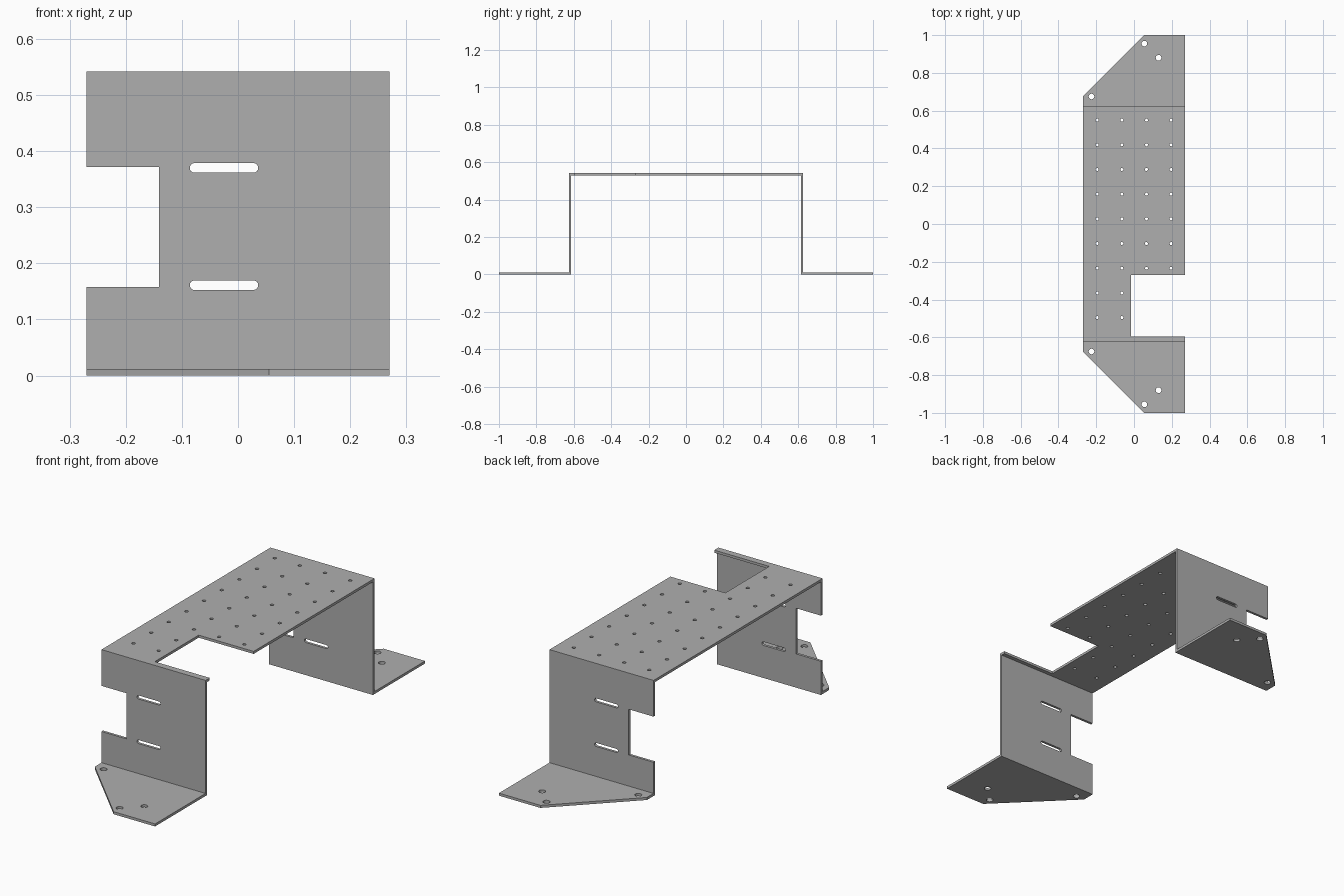
import bpy, bmesh
from math import sin, cos, pi

if "Cube" in bpy.data.objects:
    bpy.data.objects.remove(bpy.data.objects["Cube"], do_unlink=True)

T = 0.012          # sheet thickness
W = 0.27           # half width
WEB = 0.626        # outer face of the upright panels
H = 0.542          # overall height

steel = bpy.data.materials.new("grey_sheet_metal")
steel.use_nodes = True
grey = (0.43, 0.43, 0.43, 1)
steel.diffuse_color = grey
steel.node_tree.nodes["Principled BSDF"].inputs["Base Color"].default_value = grey


def slot(x, y, radius, half=0.0, steps=12):
    """Round hole, or a slot when half is above zero."""
    pts = []
    for side, start in ((1, -pi / 2), (-1, pi / 2)):
        for i in range(steps + (half > 0)):
            a = start + pi * i / steps
            pts.append((x + side * half + radius * cos(a), y + radius * sin(a)))
    return pts


def sheet(name, outline, holes, location, upright=False):
    """Flat panel with holes, extruded to the sheet thickness."""
    curve = bpy.data.curves.new(name, "CURVE")
    curve.dimensions = "2D"
    curve.fill_mode = "BOTH"
    curve.extrude = T / 2
    for loop in [outline] + holes:
        spline = curve.splines.new("POLY")
        spline.points.add(len(loop) - 1)
        for p, (x, y) in zip(spline.points, loop):
            p.co = (x, y, 0, 1)
        spline.use_cyclic_u = True
    helper = bpy.data.objects.new(name + "_profile", curve)
    bpy.context.collection.objects.link(helper)
    graph = bpy.context.evaluated_depsgraph_get()
    mesh = bpy.data.meshes.new_from_object(helper.evaluated_get(graph))
    bpy.data.objects.remove(helper, do_unlink=True)
    bpy.data.curves.remove(curve)

    bm = bmesh.new()
    bm.from_mesh(mesh)
    bmesh.ops.remove_doubles(bm, verts=bm.verts, dist=0.0001)
    bmesh.ops.recalc_face_normals(bm, faces=bm.faces)
    for f in bm.faces:
        f.smooth = False
        f.material_index = 0
    bm.to_mesh(mesh)
    bm.free()
    mesh.materials.clear()
    mesh.materials.append(steel)
    obj = bpy.data.objects.new(name, mesh)
    obj.location = location
    obj.rotation_euler.x = pi / 2 if upright else 0
    bpy.context.collection.objects.link(obj)
    return obj


# Top deck with a rectangular cut-out and a grid of small holes
cut_x, cut_lo, cut_hi = -0.015, -0.595, -0.27
deck = [(-W, -WEB), (W, -WEB), (W, cut_lo), (cut_x, cut_lo),
        (cut_x, cut_hi), (W, cut_hi), (W, WEB), (-W, WEB)]
grid = []
for col in range(4):
    for row in range(9):
        x, y = -0.195 + 0.1305 * col, 0.55 - 0.1307 * row
        if x < cut_x or y > cut_hi:
            grid.append(slot(x, y, 0.008, steps=8))
sheet("top_deck", deck, grid, (0, 0, H - T / 2))

# Upright panels with a side notch and two slots
top = H - T
panel = [(-W, 0), (W, 0), (W, top), (-W, top), (-W, 0.372),
         (-0.141, 0.372), (-0.141, 0.158), (-W, 0.158)]
slots = [slot(-0.025, z, 0.0085, half=0.0525) for z in (0.161, 0.37)]

# Foot flanges with a chamfered corner and three bolt holes
foot = [(-W, WEB), (W, WEB), (W, 1), (0.055, 1), (-W, 0.675)]
bolts = [(0.055, 0.955), (0.13, 0.88), (-0.225, 0.675)]

for name, s in (("front", -1), ("back", 1)):
    sheet(name + "_panel", panel, slots, (0, s * (WEB - T / 2), 0), upright=True)
    sheet(name + "_foot", [(x, s * y) for x, y in foot],
          [slot(x, s * y, 0.015) for x, y in bolts], (0, 0, T / 2))
